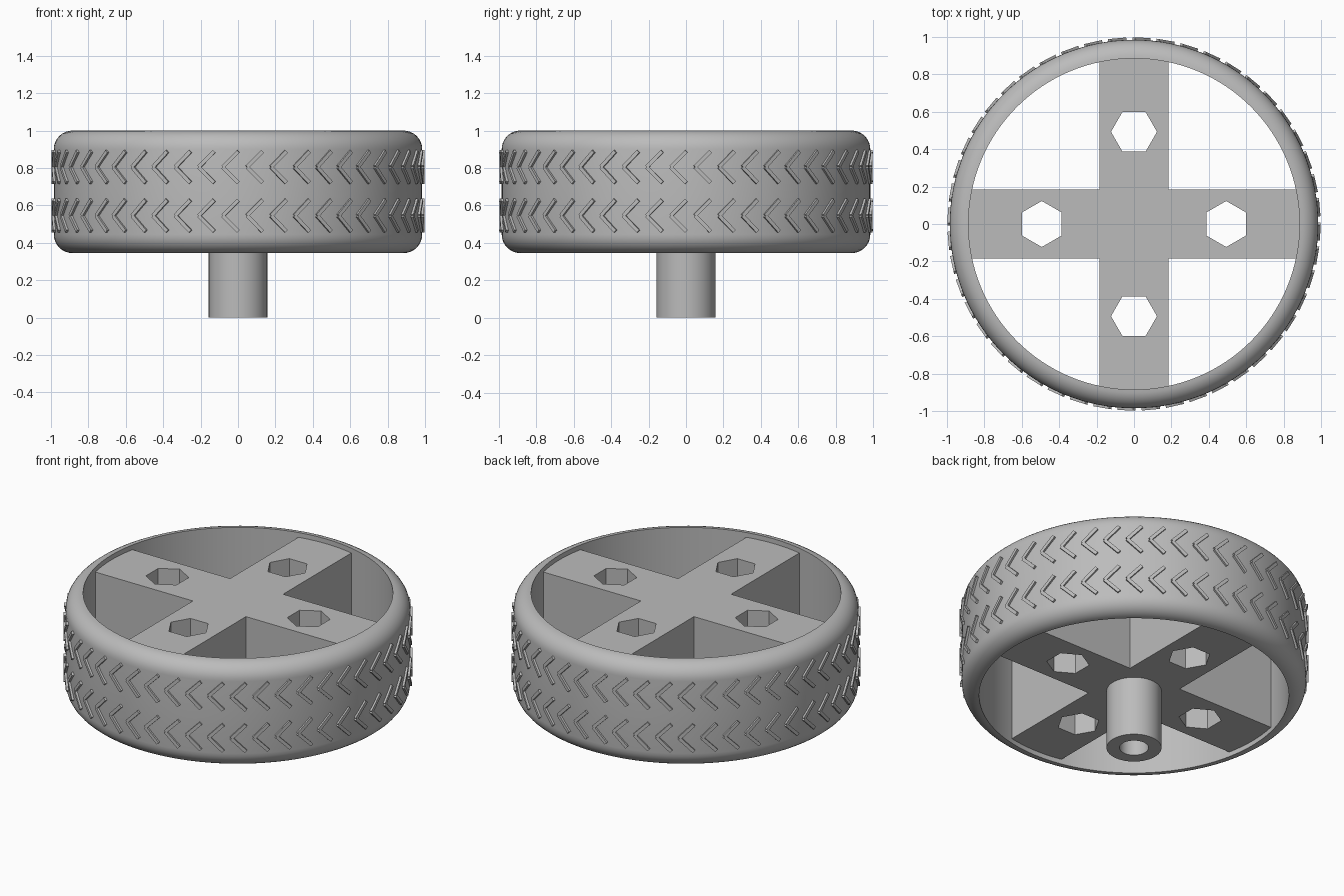
import bpy, bmesh
from math import sin, cos, pi, radians
from mathutils import Matrix, Vector

cube = bpy.data.objects.get("Cube")
if cube:
    bpy.data.objects.remove(cube, do_unlink=True)

grey = bpy.data.materials.new("plain grey")
grey.use_nodes = True
grey.diffuse_color = (0.5, 0.5, 0.5, 1)
grey.node_tree.nodes["Principled BSDF"].inputs["Base Color"].default_value = (0.5, 0.5, 0.5, 1)


def activate(obj):
    bpy.ops.object.select_all(action="DESELECT")
    obj.select_set(True)
    bpy.context.view_layer.objects.active = obj


def add_object(name, data):
    obj = bpy.data.objects.new(name, data)
    bpy.context.collection.objects.link(obj)
    data.materials.append(grey)
    activate(obj)
    return obj


def lathe(name, profile, steps):
    """Revolve a closed (radius, height) profile around z."""
    bm = bmesh.new()
    verts = [bm.verts.new((r, 0, z)) for r, z in profile]
    edges = [bm.edges.new((v, verts[i - 1])) for i, v in enumerate(verts)]
    bmesh.ops.spin(bm, geom=verts + edges, cent=(0, 0, 0), axis=(0, 0, 1),
                   angle=2 * pi, steps=steps, use_merge=True)
    bmesh.ops.remove_doubles(bm, verts=bm.verts, dist=1e-5)
    bmesh.ops.recalc_face_normals(bm, faces=bm.faces)
    mesh = bpy.data.meshes.new(name)
    bm.to_mesh(mesh)
    bm.free()
    obj = add_object(name, mesh)
    bpy.ops.object.shade_smooth_by_angle(angle=radians(30))
    return obj


# Tyre ring: straight inner wall, rounded outer shoulders
BOTTOM, TOP, INNER, OUTER = 0.345, 1.0, 0.885, 0.985
fillet = OUTER - INNER
arc = [i * pi / 16 for i in range(9)]
profile = [(INNER + fillet * sin(a), BOTTOM + fillet * (1 - cos(a))) for a in arc]
profile += [(r, BOTTOM + TOP - z) for r, z in reversed(profile)]
lathe("tyre_ring", profile, 128)

# Axle tube with a blind bore
CROSS_LOW, CROSS_HIGH = 0.375, 0.97
lathe("axle_tube", [(0.083, 0), (0.157, 0), (0.157, CROSS_LOW + 0.01),
                    (0.083, CROSS_LOW + 0.01)], 64)

# Cross of four spokes, each pierced by a hexagonal hole
half, reach = 0.185, 0.9
quarter = [Vector((reach, -half)), Vector((reach, half)), Vector((half, half))]
hexagon = [Vector((0.493 + 0.123 * sin(k * pi / 3), 0.123 * cos(k * pi / 3)))
           for k in range(6)]
turns = [Matrix.Rotation(k * pi / 2, 2) for k in range(4)]
outlines = [[t @ p for t in turns for p in quarter]]
outlines += [[t @ p for p in hexagon] for t in turns]

curve = bpy.data.curves.new("spoke_cross", "CURVE")
curve.dimensions = "2D"
curve.fill_mode = "BOTH"
curve.extrude = (CROSS_HIGH - CROSS_LOW) / 2
for outline in outlines:
    spline = curve.splines.new("POLY")
    spline.points.add(len(outline) - 1)
    spline.use_cyclic_u = True
    for point, p in zip(spline.points, outline):
        point.co = (p.x, p.y, 0, 1)
cross = add_object("spoke_cross", curve)
cross.location.z = (CROSS_HIGH + CROSS_LOW) / 2
bpy.ops.object.convert(target="MESH")
bpy.ops.object.shade_flat()


# Tread: two rows of raised chevrons, each made of two slanted bars
def tread_row(name, height, count=48):
    bm = bmesh.new()
    for i in range(count):
        around = Matrix.Rotation(2 * pi * i / count - radians(2.3), 4, "Z")
        for side in (1, -1):
            place = (around @ Matrix.Translation((0, -0.977, height + side * 0.042))
                     @ Matrix.Rotation(-side * radians(45), 4, "Y")
                     @ Matrix.Diagonal((0.118, 0.04, 0.02, 1)))
            bmesh.ops.create_cube(bm, size=1, matrix=place)
    mesh = bpy.data.meshes.new(name)
    bm.to_mesh(mesh)
    bm.free()
    add_object(name, mesh)


tread_row("upper_tread", 0.805)
tread_row("lower_tread", 0.545)
